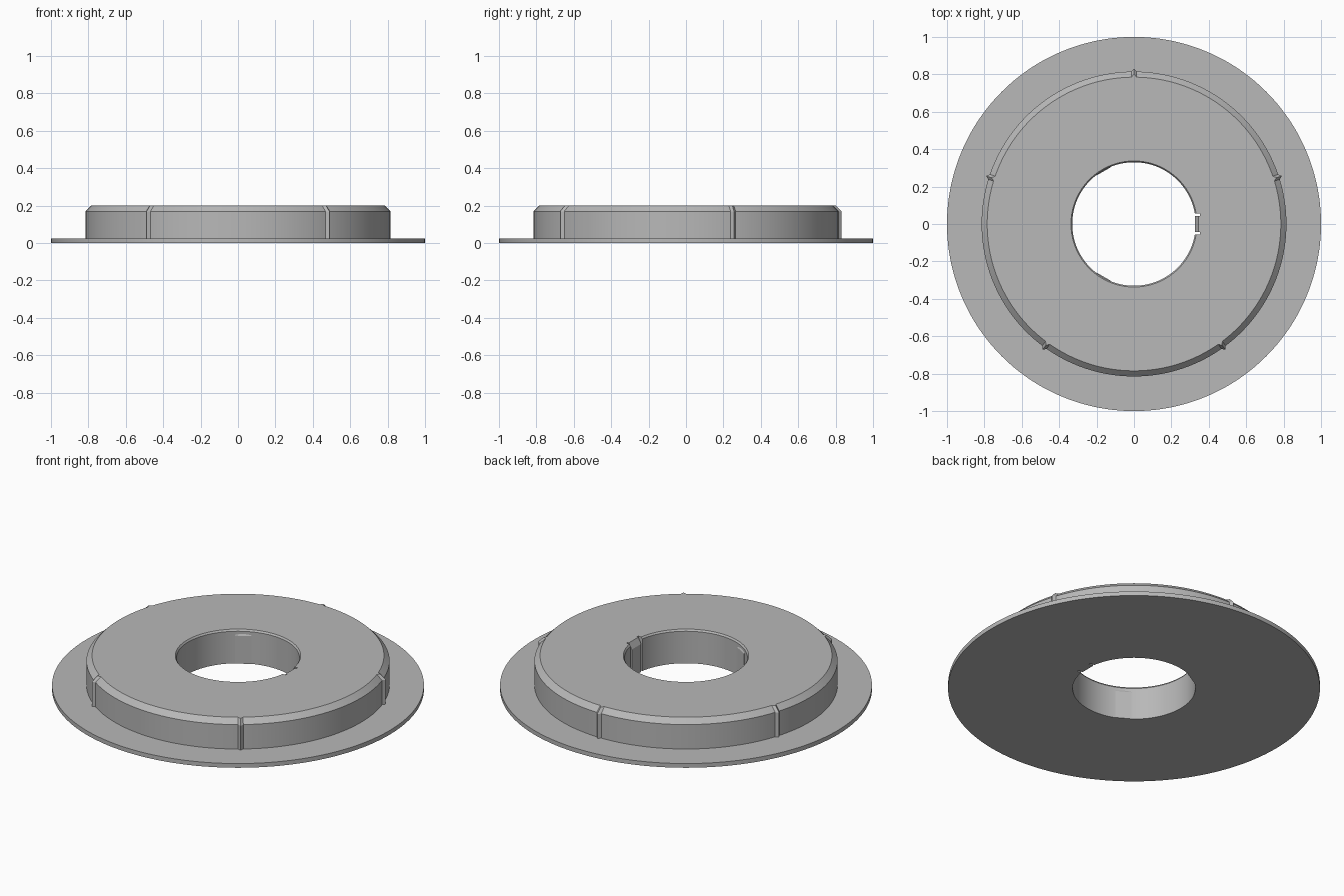
import bpy, bmesh, math
from mathutils import Matrix

old = bpy.data.objects.get("Cube")
if old:
    bpy.data.objects.remove(old)

grey = bpy.data.materials.new("plain grey")
grey.use_nodes = True
colour = (0.48, 0.48, 0.48, 1)
grey.diffuse_color = colour
grey.node_tree.nodes["Principled BSDF"].inputs["Base Color"].default_value = colour

SEGMENTS = 360
RIDGES = [18 + 72 * k for k in range(5)]
CLIPS = [0, 120, 240]


def finish(name, bm):
    bmesh.ops.recalc_face_normals(bm, faces=bm.faces)
    mesh = bpy.data.meshes.new(name)
    bm.to_mesh(mesh)
    bm.free()
    mesh.materials.append(grey)
    ob = bpy.data.objects.new(name, mesh)
    bpy.context.collection.objects.link(ob)
    return ob


def prism(name, profile, half_width, angle):
    """Extrude an (r, z) profile sideways and turn it about the axis."""
    bm = bmesh.new()
    face = bm.faces.new([bm.verts.new((r, -half_width, z)) for r, z in profile])
    new = bmesh.ops.extrude_face_region(bm, geom=[face])["geom"]
    verts = [g for g in new if isinstance(g, bmesh.types.BMVert)]
    bmesh.ops.translate(bm, verts=verts, vec=(0, 2 * half_width, 0))
    bm.transform(Matrix.Rotation(math.radians(angle), 4, "Z"))
    return finish(name, bm)


# Flanged hub: turned profile (radius, height, ridge size on that ring)
profile = [(0.33, 0, 0), (1, 0, 0), (1, 0.025, 0), (0.815, 0.025, 0.016),
           (0.815, 0.17, 0.016), (0.785, 0.2, 0.016), (0.337, 0.2, 0), (0.33, 0.19, 0)]
bm = bmesh.new()
rings = []
for i in range(SEGMENTS):
    a = math.radians(i)
    ring = []
    for r, z, ridge in profile:
        r += ridge if i in RIDGES else 0
        ring.append(bm.verts.new((r * math.cos(a), r * math.sin(a), z)))
    rings.append(ring)
for i in range(SEGMENTS):
    a, b = rings[i], rings[(i + 1) % SEGMENTS]
    for j in range(len(profile)):
        k = (j + 1) % len(profile)
        bm.faces.new((a[j], b[j], b[k], a[k]))
hub = finish("flanged_hub", bm)

# Pockets in the bore that leave a slit on each side of a clip
for n, angle in enumerate(CLIPS):
    box = [(0.28, -0.1), (0.352, -0.1), (0.352, 0.3), (0.28, 0.3)]
    cutter = prism(f"clip_pocket_cutter_{n + 1}", box, 0.055, angle)
    cutter.hide_render = True
    cutter.hide_viewport = True
    cutter.display_type = "WIRE"
    cut = hub.modifiers.new("clip pocket", "BOOLEAN")
    cut.operation = "DIFFERENCE"
    cut.solver = "EXACT"
    cut.object = cutter

# Spring clips with a sloped lead-in at the top
clip_profile = [(0.325, 0), (0.355, 0), (0.355, 0.2), (0.344, 0.2), (0.325, 0.165)]
for n, angle in enumerate(CLIPS):
    prism(f"spring_clip_{n + 1}", clip_profile, 0.044, angle)

# Smooth round walls, crisp edges
bpy.ops.object.select_all(action="DESELECT")
hub.select_set(True)
bpy.context.view_layer.objects.active = hub
bpy.ops.object.shade_smooth_by_angle(angle=math.radians(25))
